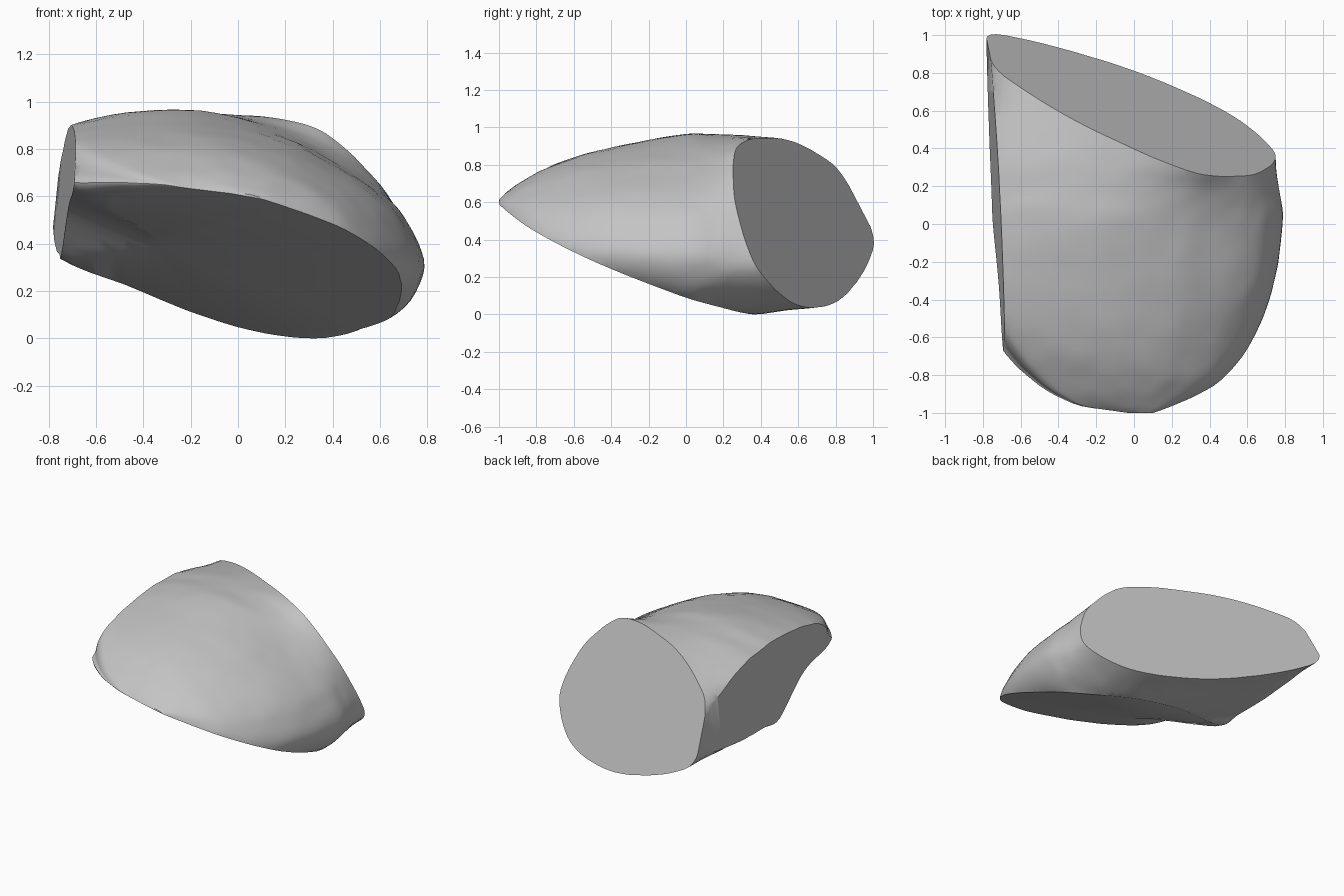
import bpy, bmesh
from mathutils import Vector, noise

cube = bpy.data.objects.get("Cube")
if cube:
    bpy.data.objects.remove(cube, do_unlink=True)

# Cross-sections (x, z), clockwise from the left side
MIDDLE = [(-.86, .6), (-.82, .8), (-.72, .895), (-.4, .96), (-.1, .95), (.2, .86), (.4, .755), (.6, .62),
          (.72, .48), (.785, .3), (.7, .13), (.5, .03), (.27, -.01), (0, .04), (-.39, .19), (-.86, .42)]
BACK = [(-.79, .54), (-.765, .66), (-.68, .79), (-.37, .885), (0, .94), (.2, .95), (.36, .905), (.48, .8),
        (.63, .6), (.745, .33), (.7, .18), (.54, .085), (.3, .055), (0, .075), (-.4, .205), (-.73, .38)]

# Cutting planes: point on the plane and outward normal
BASE_CUT = ((0, 0, .204), (-.177, -.403, -1))
SIDE_CUT = ((-.735, 0, .5), (-1, -.045, .08))
END_CUT = ((0, .845, 0), (.466, 1, .475))


def nose_section(y, left, right, top, pivot):
    """Squeeze the middle section into the rounded nose, with its pivot height on the base cut."""
    ring = []
    for x, z in MIDDLE:
        nx = left + (x + .86) / 1.645 * (right - left)
        rim = .204 - .177 * nx - .403 * y
        ring.append(Vector((nx, y, rim + (z - pivot) * (top - rim) / (.96 - pivot))))
    return ring


def blend_section(y, left_mix, right_mix):
    """Mix the middle and back sections, separately on the left and underside and on the right."""
    ring = []
    for (ax, az), (bx, bz) in zip(MIDDLE, BACK):
        side = min(max((ax + .4) / .8, 0), 1) if az > .1 else 0
        t = left_mix + (right_mix - left_mix) * side
        ring.append(Vector((ax + (bx - ax) * t, y, az + (bz - az) * t)))
    return ring


def spline(a, b, c, d, t):
    return .5 * (2 * b + (c - a) * t + (2 * a - 5 * b + 4 * c - d) * t * t
                 + (3 * b - a - 3 * c + d) * t ** 3)


def refine_ring(ring, steps=5):
    n = len(ring)
    return [spline(ring[i - 1], ring[i], ring[(i + 1) % n], ring[(i + 2) % n], s / steps)
            for i in range(n) for s in range(steps)]


def refine_length(rings, steps=6):
    last = len(rings) - 1
    out = []
    for i in range(last):
        four = [rings[max(i - 1, 0)], rings[i], rings[i + 1], rings[min(i + 2, last)]]
        for s in range(steps):
            out.append([spline(*p, s / steps) for p in zip(*four)])
    return out + [rings[-1]]


sections = [
    nose_section(-1, -.06, .1, .612, .35),
    nose_section(-.95, -.31, .24, .66, .35),
    nose_section(-.83, -.51, .46, .738, .35),
    nose_section(-.62, -.7, .625, .832, .3),
    nose_section(-.32, -.83, .74, .905, .17),
    blend_section(0, 0, 0),
    blend_section(.17, .04, .35),
    blend_section(.36, .15, 1),
    blend_section(.7, .75, 1),
    blend_section(.95, 1, 1),
    blend_section(1.25, 1, 1),
]

# Loft the body with a faint unevenness
bm = bmesh.new()
grid = []
for ring in refine_length([refine_ring(r) for r in sections]):
    grid.append([bm.verts.new(p + noise.noise_vector(p * 9) * .004) for p in ring])
for a, b in zip(grid, grid[1:]):
    for i in range(len(a)):
        j = (i + 1) % len(a)
        bm.faces.new((a[i], a[j], b[j], b[i]))
bm.faces.new(grid[0])
bm.faces.new(grid[-1])
bmesh.ops.recalc_face_normals(bm, faces=bm.faces[:])

# Slice the flat base, side and end, closing each cut
for point, normal in (BASE_CUT, SIDE_CUT, END_CUT):
    geom = bm.verts[:] + bm.edges[:] + bm.faces[:]
    bmesh.ops.bisect_plane(bm, geom=geom, dist=1e-5, plane_co=point, plane_no=normal, clear_outer=True)
    rim = [e for e in bm.edges if e.is_boundary]
    bmesh.ops.holes_fill(bm, edges=rim, sides=0)
bmesh.ops.recalc_face_normals(bm, faces=bm.faces[:])
bmesh.ops.triangulate(bm, faces=[f for f in bm.faces if len(f.verts) > 4])

mesh = bpy.data.meshes.new("cut_stone")
bm.to_mesh(mesh)
bm.free()
stone = bpy.data.objects.new("cut_stone", mesh)
bpy.context.collection.objects.link(stone)

# Plain grey material
grey = bpy.data.materials.new("plain_grey")
grey.use_nodes = True
colour = (.55, .55, .55, 1)
grey.diffuse_color = colour
grey.node_tree.nodes["Principled BSDF"].inputs["Base Color"].default_value = colour
mesh.materials.append(grey)

bpy.ops.object.select_all(action='DESELECT')
stone.select_set(True)
bpy.context.view_layer.objects.active = stone
bpy.ops.object.shade_smooth_by_angle(angle=.6)
